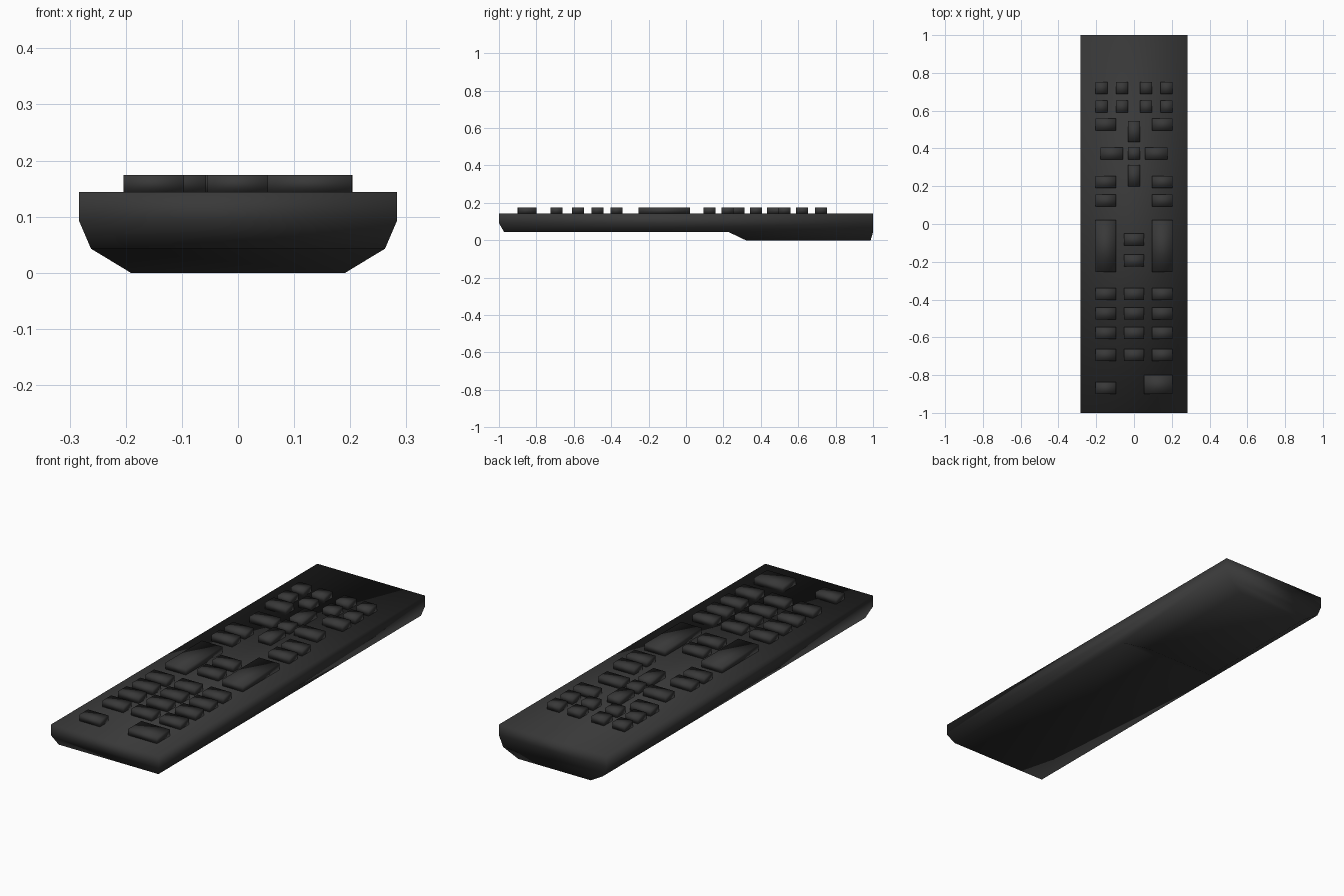
import bpy, bmesh

if "Cube" in bpy.data.objects:
    bpy.data.objects.remove(bpy.data.objects["Cube"])

mat = bpy.data.materials.new("dark_plastic")
mat.diffuse_color = (0.04, 0.04, 0.04, 1)
mat.use_nodes = True
mat.node_tree.nodes["Principled BSDF"].inputs["Base Color"].default_value = mat.diffuse_color


def finish(bm, name):
    bmesh.ops.recalc_face_normals(bm, faces=bm.faces)
    for f in bm.faces:
        f.smooth = True
    me = bpy.data.meshes.new(name)
    bm.to_mesh(me)
    bm.free()
    me.materials.append(mat)
    ob = bpy.data.objects.new(name, me)
    bpy.context.collection.objects.link(ob)
    return ob


# Body: half outline mirrored in x, with a raised battery bulge underneath
TOP = 0.144
half = {
    "A0": (0.283, -1, TOP), "A1": (0.283, 1, TOP),
    "B0": (0.283, -1, 0.092), "B1": (0.283, 1, 0.092),
    "C0": (0.262, -0.972, 0.043), "Cm": (0.262, 0.23, 0.043), "C1": (0.262, 1, 0.043),
    "D0": (0.191, 0.32, 0), "D1": (0.191, 0.987, 0),
}
bm = bmesh.new()
left = {k: bm.verts.new((-x, y, z)) for k, (x, y, z) in half.items()}
right = {k: bm.verts.new(p) for k, p in half.items()}
for side in (left, right):
    for keys in ("A0 A1 B1 B0", "B0 B1 C1 Cm C0", "Cm C1 D1 D0"):
        bm.faces.new([side[k] for k in keys.split()])
# Strips joining both halves all the way round the length
ring = "A0 B0 C0 Cm D0 D1 C1 B1 A1".split()
for a, b in zip(ring, ring[1:] + ring[:1]):
    bm.faces.new((left[a], left[b], right[b], right[a]))
finish(bm, "body")


# Buttons: low boxes standing on the top face
def button(name, x, y, w=0.108, d=0.064, h=0.03):
    bm = bmesh.new()
    bmesh.ops.create_cube(bm, size=1)
    for v in bm.verts:
        v.co = (v.co.x * w, v.co.y * d, v.co.z * h)
    ob = finish(bm, name)
    ob.location = (x, y, TOP + h / 2)


# Small square keys at the top
for y in (0.721, 0.621):
    for x in (-0.172, -0.0635, 0.0635, 0.172):
        button("small_key", x, y, 0.064)

# Paired keys and the two tall rockers
for x in (-0.15, 0.15):
    for y in (0.527, 0.222, 0.125):
        button("side_key", x, y)
    button("rocker", x, -0.117, 0.108, 0.275)

# Direction pad
button("pad_centre", 0, 0.373, 0.064)
for s in (-1, 1):
    button("pad_side", s * 0.117, 0.373, 0.12)
    button("pad_end", 0, 0.373 + s * 0.117, 0.064, 0.113)

# Centre keys between the rockers
for y in (-0.082, -0.194):
    button("centre_key", 0, y)

# Number keys
for y in (-0.371, -0.473, -0.578, -0.693):
    for x in (-0.15, 0, 0.15):
        button("number_key", x, y)

# Bottom keys
button("bottom_key", -0.15, -0.868)
button("large_bottom_key", 0.128, -0.85, 0.151, 0.099)
